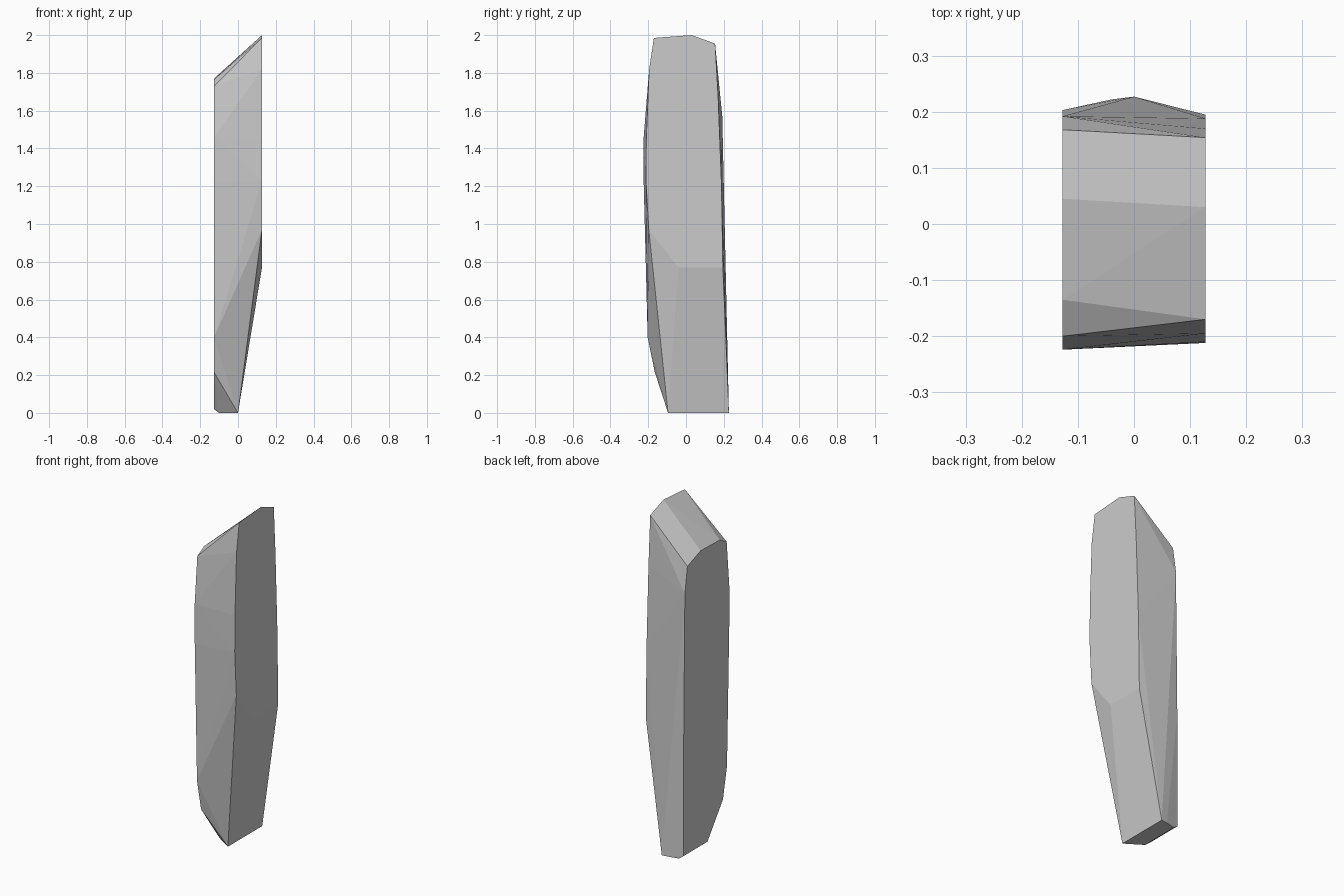
import bpy, bmesh

if "Cube" in bpy.data.objects:
    bpy.data.objects.remove(bpy.data.objects["Cube"])

HALF = 0.127  # half thickness in x

# Outlines of the two flat sides and the foot, each point is (y, z) or (x, y)
right_side = [(-0.17, 1.985), (0.03, 2.0), (0.154, 1.955), (0.17, 1.67),
              (0.188, 1.2), (0.195, 0.77), (-0.04, 0.77), (-0.197, 0.97),
              (-0.212, 1.23), (-0.21, 1.45), (-0.195, 1.82)]
left_side = [(-0.2, 1.73), (-0.135, 1.765), (0.045, 1.77), (0.168, 1.725),
             (0.192, 1.57), (0.203, 0.7), (0.203, 0.02), (-0.02, 0.02),
             (-0.165, 0.215), (-0.203, 0.4), (-0.224, 1.22), (-0.224, 1.46)]
foot = [(0.0, -0.095), (0.0, 0.227), (-0.04, 0.222), (-0.1, 0.208), (-0.1, -0.03)]

points = [(HALF, y, z) for y, z in right_side]
points += [(-HALF, y, z) for y, z in left_side]
points += [(x, y, 0.0) for x, y in foot]

# Faceted slab wrapped around the outlines
bm = bmesh.new()
for p in points:
    bm.verts.new(p)
hull = bmesh.ops.convex_hull(bm, input=bm.verts)
loose = [v for v in bm.verts if not v.link_faces]
bmesh.ops.delete(bm, geom=loose, context='VERTS')
bmesh.ops.dissolve_limit(bm, angle_limit=0.002, verts=bm.verts, edges=bm.edges)
bmesh.ops.recalc_face_normals(bm, faces=bm.faces)

mesh = bpy.data.meshes.new("stone_slab")
bm.to_mesh(mesh)
bm.free()
slab = bpy.data.objects.new("stone_slab", mesh)
bpy.context.collection.objects.link(slab)
